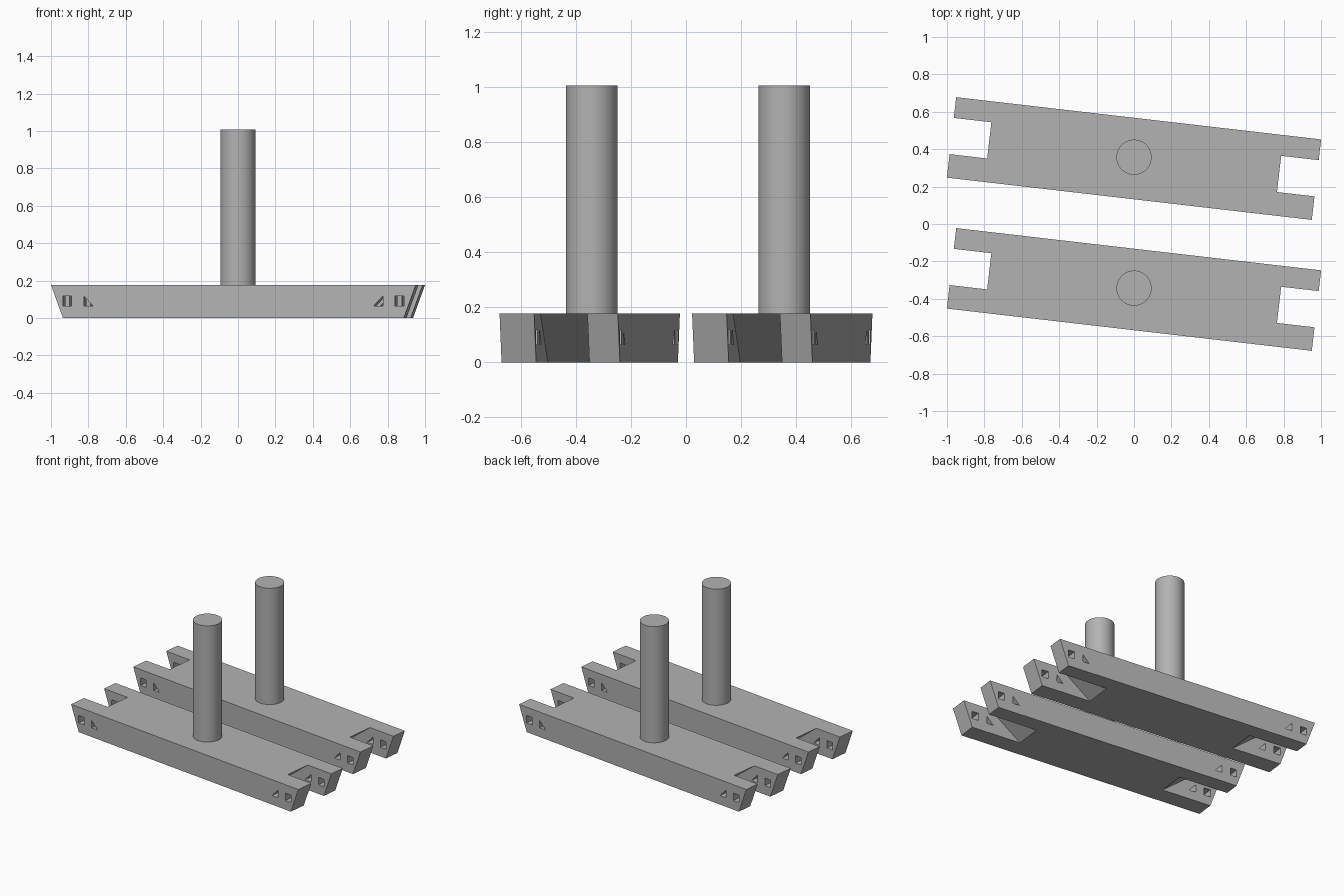
import bpy, bmesh, math

if "Cube" in bpy.data.objects:
    bpy.data.objects.remove(bpy.data.objects["Cube"])

TILT = math.radians(-6.6)
H = 0.178          # hull height
W = 0.2165         # hull half width

grey = bpy.data.materials.new("plain_grey")
grey.diffuse_color = (0.45, 0.45, 0.45, 1)
grey.use_nodes = True
grey.node_tree.nodes["Principled BSDF"].inputs["Base Color"].default_value = grey.diffuse_color


def add_prism(bm, profile, y0, y1):
    """Extrude an x-z profile from y0 to y1."""
    a = [bm.verts.new((x, y0, z)) for x, z in profile]
    b = [bm.verts.new((x, y1, z)) for x, z in profile]
    n = len(profile)
    bm.faces.new(a)
    bm.faces.new(b[::-1])
    for i in range(n):
        j = (i + 1) % n
        bm.faces.new((a[j], a[i], b[i], b[j]))


def make_object(name, prisms):
    bm = bmesh.new()
    for p in prisms:
        add_prism(bm, *p)
    bmesh.ops.recalc_face_normals(bm, faces=bm.faces)
    me = bpy.data.meshes.new(name)
    bm.to_mesh(me)
    bm.free()
    ob = bpy.data.objects.new(name, me)
    bpy.context.collection.objects.link(ob)
    return ob


def both_ends(profile, y0, y1):
    return [([(s * x, z) for x, z in profile], y0, y1) for s in (1, -1)]


# hull block with raked ends
hull = make_object("hull_front", [([(-0.917, 0), (0.917, 0), (0.982, H), (-0.982, H)], -W, W)])
hull.data.materials.append(grey)

# notch between the prongs, with a sloped inner wall
e = 0.02
k = (0.78 - 0.55) / H
notch = make_object("notch_cutter", both_ends(
    [(0.55 - k * e, -e), (1.1, -e), (1.1, H + e), (0.78 + k * e, H + e)], -0.09, 0.105))

# square and triangular holes through the prongs
square = [(0.87, 0.065), (0.918, 0.065), (0.918, 0.118), (0.87, 0.118)]
triangle = [(0.755, 0.065), (0.805, 0.065), (0.805, 0.118)]
holes = make_object("hole_cutter", both_ends(square, -0.3, 0.3) + both_ends(triangle, -0.3, 0.3))

for cutter in (notch, holes):
    mod = hull.modifiers.new("cut", 'BOOLEAN')
    mod.operation = 'DIFFERENCE'
    mod.solver = 'EXACT'
    mod.object = cutter
bpy.context.view_layer.update()
cut_mesh = bpy.data.meshes.new_from_object(hull.evaluated_get(bpy.context.evaluated_depsgraph_get()))
hull.modifiers.clear()
hull.data = cut_mesh
for cutter in (notch, holes):
    bpy.data.objects.remove(cutter)

# second hull
hull_back = bpy.data.objects.new("hull_back", cut_mesh)
bpy.context.collection.objects.link(hull_back)

for ob, y, side in ((hull, -0.35, "front"), (hull_back, 0.35, "back")):
    ob.location = (0, y, 0)
    ob.rotation_euler = (0, 0, TILT)
    # round post on the deck
    bpy.ops.mesh.primitive_cylinder_add(vertices=64, radius=0.094, depth=1.007 - H,
                                        location=(0, y + 0.007, (1.007 + H) / 2))
    post = bpy.context.object
    post.name = "post_" + side
    post.data.materials.append(grey)
    bpy.ops.object.shade_smooth_by_angle(angle=math.radians(30))
